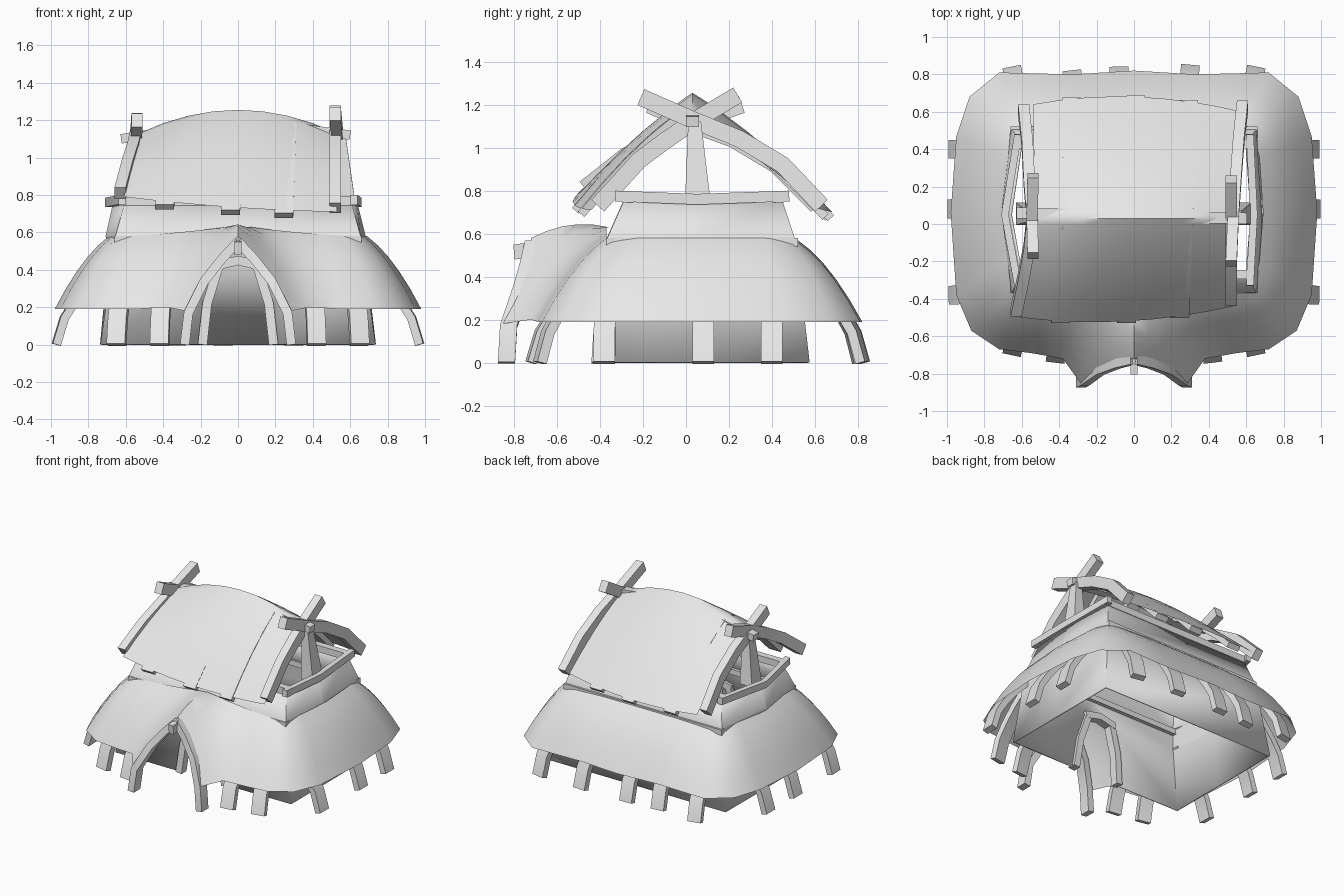
import bpy
import bmesh
from mathutils import Vector

cube = bpy.data.objects.get("Cube")
if cube:
    bpy.data.objects.remove(cube, do_unlink=True)

GREY = (0.8, 0.8, 0.8, 1.0)
material = bpy.data.materials.new("light grey")
material.use_nodes = True
material.diffuse_color = GREY
material.node_tree.nodes["Principled BSDF"].inputs["Base Color"].default_value = GREY


def make_object(name, bm, angle=0.7):
    """Turn a bmesh into a shaded object."""
    bmesh.ops.recalc_face_normals(bm, faces=bm.faces)
    mesh = bpy.data.meshes.new(name)
    bm.to_mesh(mesh)
    bm.free()
    obj = bpy.data.objects.new(name, mesh)
    bpy.context.collection.objects.link(obj)
    mesh.materials.append(material)
    bpy.ops.object.select_all(action='DESELECT')
    obj.select_set(True)
    bpy.context.view_layer.objects.active = obj
    bpy.ops.object.shade_smooth_by_angle(angle=angle)
    return obj


def loft(name, rows, closed=False, angle=0.7, gap=None):
    """Sheet through rows of points, with an optional missing face."""
    bm = bmesh.new()
    grid = [[bm.verts.new(p) for p in row] for row in rows]
    for r, (a, b) in enumerate(zip(grid, grid[1:])):
        count = len(a)
        for i in range(count if closed else count - 1):
            j = (i + 1) % count
            if (r, i) != gap:
                bm.faces.new((a[i], a[j], b[j], b[i]))
    return make_object(name, bm, angle)


def beam(name, points, side, width, height, taper=1.0):
    """Rectangular bar swept along a path; width is measured along side."""
    pts = [Vector(p) for p in points]
    side = Vector(side).normalized()
    bm = bmesh.new()
    rings = []
    last = len(pts) - 1
    for i, p in enumerate(pts):
        tangent = (pts[min(i + 1, last)] - pts[max(i - 1, 0)]).normalized()
        scale = 1 + (taper - 1) * i / last
        s = side * width * scale / 2
        n = side.cross(tangent).normalized() * height * scale / 2
        rings.append([bm.verts.new(p + a * s + b * n)
                      for a, b in ((-1, -1), (1, -1), (1, 1), (-1, 1))])
    for a, b in zip(rings, rings[1:]):
        for i in range(4):
            j = (i + 1) % 4
            bm.faces.new((a[i], a[j], b[j], b[i]))
    bm.faces.new(rings[0])
    bm.faces.new(rings[-1])
    return make_object(name, bm)


# Tapered walls with a doorway, bent outward at the middle of each end
def wall_ring(x, front, back, door, bow, z):
    return [(-x, front, z), (-door, front, z), (door, front, z), (x, front, z),
            (x + bow / 2, 0.05, z), (x, back, z), (-x, back, z), (-x - bow, 0.05, z)]


walls = loft("walls", [wall_ring(0.73, -0.41, 0.57, 0.2, 0, 0),
                       wall_ring(0.67, -0.38, 0.52, 0.11, 0.02, 0.43),
                       wall_ring(0.65, -0.36, 0.5, 0.11, 0.05, 0.58),
                       wall_ring(0.6, -0.28, 0.44, 0.11, 0.06, 0.76)],
             closed=True, angle=0.05, gap=(0, 1))
solid = walls.modifiers.new("thickness", 'SOLIDIFY')
solid.thickness = 0.015
solid.offset = 0

# Flared lower roof: half of the upper edge and of the eave, front to back
upper = [(0, -.36, .63), (.06, -.37, .63), (.13, -.37, .62), (.22, -.37, .61),
         (.32, -.37, .6), (.45, -.37, .59), (.57, -.37, .58), (.64, -.33, .58),
         (.67, -.2, .58), (.69, .06, .58), (.67, .36, .58), (.64, .48, .57),
         (.56, .52, .56), (.3, .52, .57), (0, .52, .57)]
eave = [(0, -.72, .58), (.09, -.735, .48), (.19, -.785, .35), (.28, -.86, .18),
        (.38, -.72, .2), (.55, -.69, .19), (.72, -.67, .19), (.87, -.57, .19),
        (.95, -.38, .19), (.98, .06, .19), (.95, .47, .19), (.88, .68, .19),
        (.72, .81, .19), (.33, .8, .19), (0, .82, .19)]


def skirt_row(t):
    half = []
    for i, (a, b) in enumerate(zip(upper, eave)):
        p = Vector(a).lerp(Vector(b), t)
        p.z += (0.035 if i < 4 else 0.045) * 4 * t * (1 - t)
        half.append(p)
    left = [Vector((-p.x, p.y, p.z)) for p in half[-2:0:-1]]
    return half + left


loft("lower_roof", [skirt_row(k / 5) for k in range(6)], closed=True, angle=1.0)

# Curved stakes from the wall top, under the lower roof, to the ground
feet = [(s * x, y) for s in (-1, 1) for x, y in
        ((.65, -.68), (.42, -.72), (.97, -.38), (.975, .08), (.97, .4), (.65, .82))]
feet += [(-.33, .8), (-.08, .82), (.3, .83)]
for x, y in feet:
    foot = Vector((x, y, 0))
    top = Vector((max(-.62, min(.62, x * .9)), max(-.37, min(.5, y)), 0))
    outward = foot - top
    path = []
    for t, z in ((0, 0), (.12, .14), (.3, .24), (.55, .35), (.85, .46)):
        p = foot.lerp(top, t)
        p.z = z
        path.append(p)
    beam("stake", path, (-outward.y, outward.x, 0), 0.1, 0.045)

# Entrance: arched posts, ridge pole and door frame
for s in (-1, 1):
    beam("entrance_post", [(s * .285, -.835, 0), (s * .265, -.825, .17),
                           (s * .18, -.765, .34), (s * .085, -.73, .46),
                           (0, -.71, .55)], (0, 1, 0), 0.08, 0.05)
    beam("door_jamb", [(s * .19, -.41, 0), (s * .165, -.395, .22),
                       (s * .1, -.38, .43)], (0, 1, 0), 0.06, 0.05)
beam("door_lintel", [(-.13, -.38, .42), (0, -.38, .45), (.13, -.38, .42)],
     (0, 1, 0), 0.06, 0.05)
beam("entrance_ridge_pole", [(0, -.8, .515), (0, -.37, .56)], (1, 0, 0), 0.04, 0.07)

# Plates on top of the walls and beams at the roof joint
for y in (-.27, .43):
    beam("wall_plate", [(-.64, y, .77), (.64, y, .77)], (0, 1, 0), 0.05, 0.05)
for y in (-.35, .5):
    beam("joint_beam", [(-.66, y, .56), (.66, y, .56)], (0, 1, 0), 0.04, 0.04)
for s, bow in ((-1, 0.08), (1, 0.03)):
    beam("end_plate", [(s * .62, -.33, .775), (s * (.61 + bow), .05, .76),
                       (s * .62, .48, .775)], (1, 0, 0), 0.04, 0.05)
    beam("king_post", [(s * .58, .055, .74), (s * .55, .04, 1.12)],
         (1, 0, 0), 0.1, 0.12, taper=0.5)


# Arched upper roof, skewed a little between its two ends
def bend(low, middle, high, u):
    return middle + (high - low) / 2 * u + ((high + low) / 2 - middle) * u * u


def roof_point(u, v, front, drop=0.0):
    ridge = Vector((0.53 * u, 0.03, 1.255 - 0.125 * u * u))
    if front:
        low = Vector((bend(-.61, -.04, .53, u), bend(-.5, -.52, -.44, u),
                      bend(.79, .735, .71, u)))
    else:
        low = Vector((bend(-.54, .01, .58, u), bend(.64, .68, .6, u),
                      bend(.71, .7, .72, u)))
    p = low.lerp(ridge, v)
    p.z += 0.04 * 4 * v * (1 - v) - drop
    return p


steps = [0, .2, .4, .6, .8, .94]
rows = []
for k in range(9):
    u = k / 4 - 1
    rows.append([roof_point(u, v, True) for v in steps] + [roof_point(u, 1, True)]
                + [roof_point(u, v, False) for v in reversed(steps)])
loft("upper_roof", rows, angle=1.0)

# Rafters under the upper roof
for front in (True, False):
    for u in (-.62, 0, .5):
        beam("rafter", [roof_point(u, v, front, 0.035)
                        for v in (.01, .2, .45, .7, .95)], (1, 0, 0), 0.1, 0.04)

# Crossed gable beams and the ridge pole
gables = [
    [(.52, -.41, .73), (.52, -.22, .94), (.52, -.1, 1.03), (.52, .03, 1.12),
     (.52, .24, 1.245)],
    [(.58, .63, .73), (.56, .45, .92), (.545, .25, 1.04), (.53, .03, 1.13),
     (.52, -.21, 1.235)],
    [(-.63, -.47, .81), (-.59, -.28, .96), (-.56, -.12, 1.05), (-.545, .03, 1.12),
     (-.54, .26, 1.2)],
    [(-.59, .61, .73), (-.57, .42, .92), (-.56, .22, 1.04), (-.545, .03, 1.11),
     (-.54, -.17, 1.2)]]
for path in gables:
    beam("gable_beam", path, (1, 0, 0), 0.06, 0.08)
beam("ridge_pole", [(-.625, .06, 1.1), (0, .04, 1.2), (.6, .03, 1.12)],
     (0, 1, 0), 0.06, 0.05)
